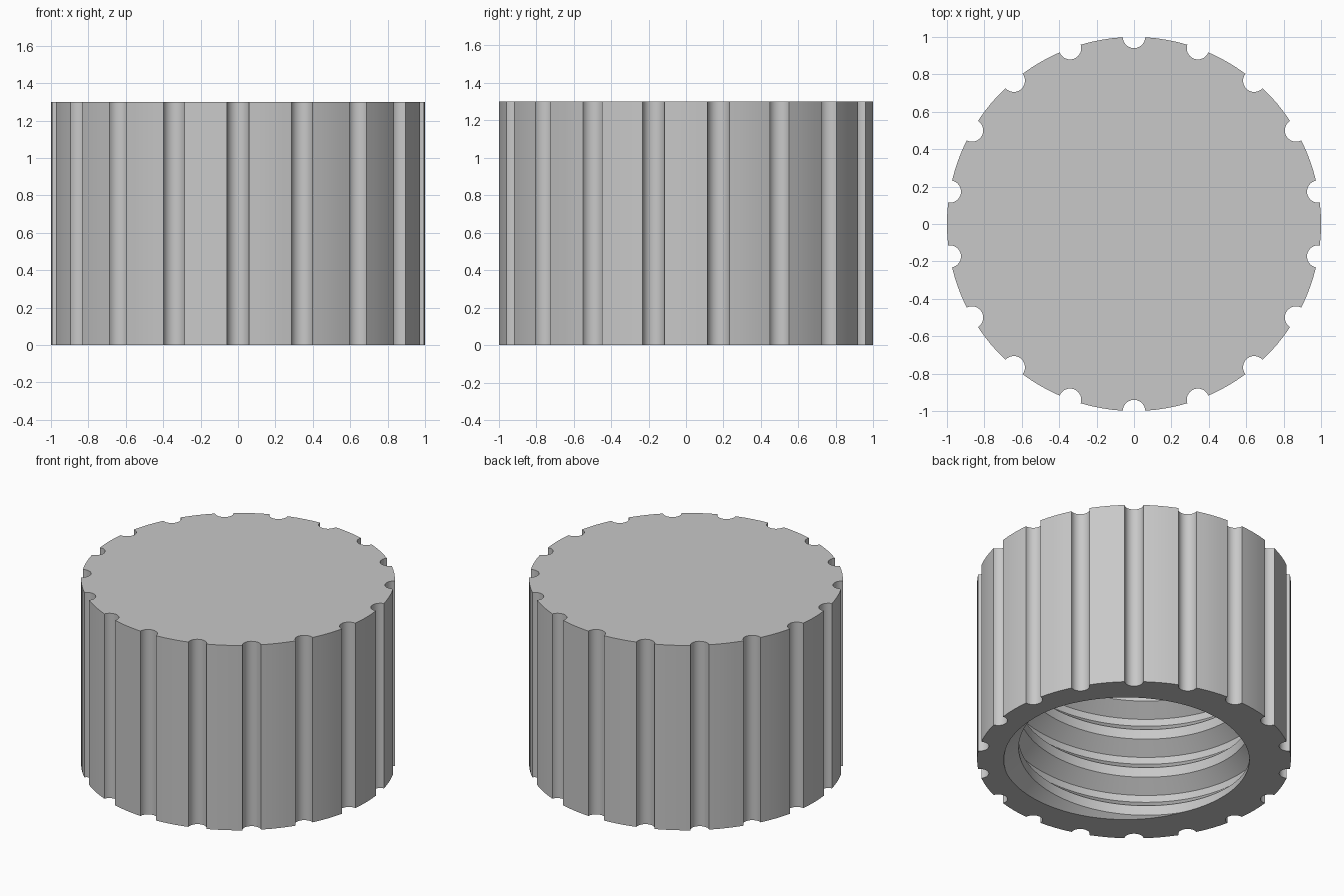
import bpy, bmesh, math
from mathutils import Matrix

old = bpy.data.objects.get("Cube")
if old:
    bpy.data.objects.remove(old, do_unlink=True)

HEIGHT, CEILING = 1.3, 1.15
GROOVES, GROOVE_R = 18, 0.06
ROOT_R, CREST_R = 0.83, 0.735
PITCH, CREST_HALF, FLANK_END = 0.28, 0.035, 0.115
COLUMNS = 120

grey = bpy.data.materials.new("light_grey")
grey.use_nodes = True
grey.diffuse_color = (0.58, 0.58, 0.58, 1)
grey.node_tree.nodes["Principled BSDF"].inputs["Base Color"].default_value = (0.58, 0.58, 0.58, 1)


def grip_outline():
    """Round outline with evenly spaced scooped grooves."""
    points = []
    step = math.tau / GROOVES
    sweep = math.acos(GROOVE_R / 2)
    edge = 2 * math.asin(GROOVE_R / 2)
    for i in range(GROOVES):
        a = math.pi / 2 + i * step
        for k in range(13):
            t = sweep * (k / 6 - 1)
            x, y = 1 - GROOVE_R * math.cos(t), GROOVE_R * math.sin(t)
            points.append((x * math.cos(a) - y * math.sin(a), x * math.sin(a) + y * math.cos(a)))
        for k in range(1, 4):
            b = a + edge + (step - 2 * edge) * k / 4
            points.append((math.cos(b), math.sin(b)))
    return points


def crest_height(angle):
    return 0.035 + PITCH * (angle - math.radians(205)) / math.tau


def thread_radius(angle, z):
    d = abs((z - crest_height(angle) + PITCH / 2) % PITCH - PITCH / 2)
    f = min(max((d - CREST_HALF) / (FLANK_END - CREST_HALF), 0), 1)
    return CREST_R + (ROOT_R - CREST_R) * f


bm = bmesh.new()

# Threaded bore: helical rows trimmed at the rim and the ceiling
offsets = (-FLANK_END, -CREST_HALF, CREST_HALF, FLANK_END)
columns = []
for c in range(COLUMNS + 1):
    a = math.tau * c / COLUMNS
    column = []
    for turn in range(-3, 8):
        for off in offsets:
            z = min(max(crest_height(a) + turn * PITCH + off, 0), CEILING)
            r = thread_radius(a, z)
            column.append(bm.verts.new((r * math.cos(a), r * math.sin(a), z)))
    columns.append(column)
for left, right in zip(columns, columns[1:]):
    for k in range(len(left) - 1):
        bm.faces.new((left[k], left[k + 1], right[k + 1], right[k]))
bmesh.ops.remove_doubles(bm, verts=bm.verts[:], dist=0.0002)
bmesh.ops.dissolve_degenerate(bm, edges=bm.edges[:], dist=0.0002)


def open_edges(z):
    return [e for e in bm.edges if e.is_boundary and all(abs(v.co.z - z) < 0.0005 for v in e.verts)]


# Ceiling of the bore
bmesh.ops.triangle_fill(bm, edges=open_edges(CEILING), use_beauty=True)

# Grooved outer wall and flat top
outline = grip_outline()
low = [bm.verts.new((x, y, 0)) for x, y in outline]
high = [bm.verts.new((x, y, HEIGHT)) for x, y in outline]
for i in range(len(low)):
    j = (i + 1) % len(low)
    bm.faces.new((low[i], low[j], high[j], high[i]))
bm.faces.new(high)

# Bottom rim between the bore and the outer wall
bmesh.ops.triangle_fill(bm, edges=open_edges(0), use_beauty=True, normal=(0, 0, -1))
bmesh.ops.recalc_face_normals(bm, faces=bm.faces[:])

mesh = bpy.data.meshes.new("threaded_cap")
bm.to_mesh(mesh)
bm.free()
mesh.materials.append(grey)
cap = bpy.data.objects.new("threaded_cap", mesh)
bpy.context.collection.objects.link(cap)

bpy.ops.object.select_all(action='DESELECT')
cap.select_set(True)
bpy.context.view_layer.objects.active = cap
bpy.ops.object.shade_smooth_by_angle(angle=math.radians(30))
